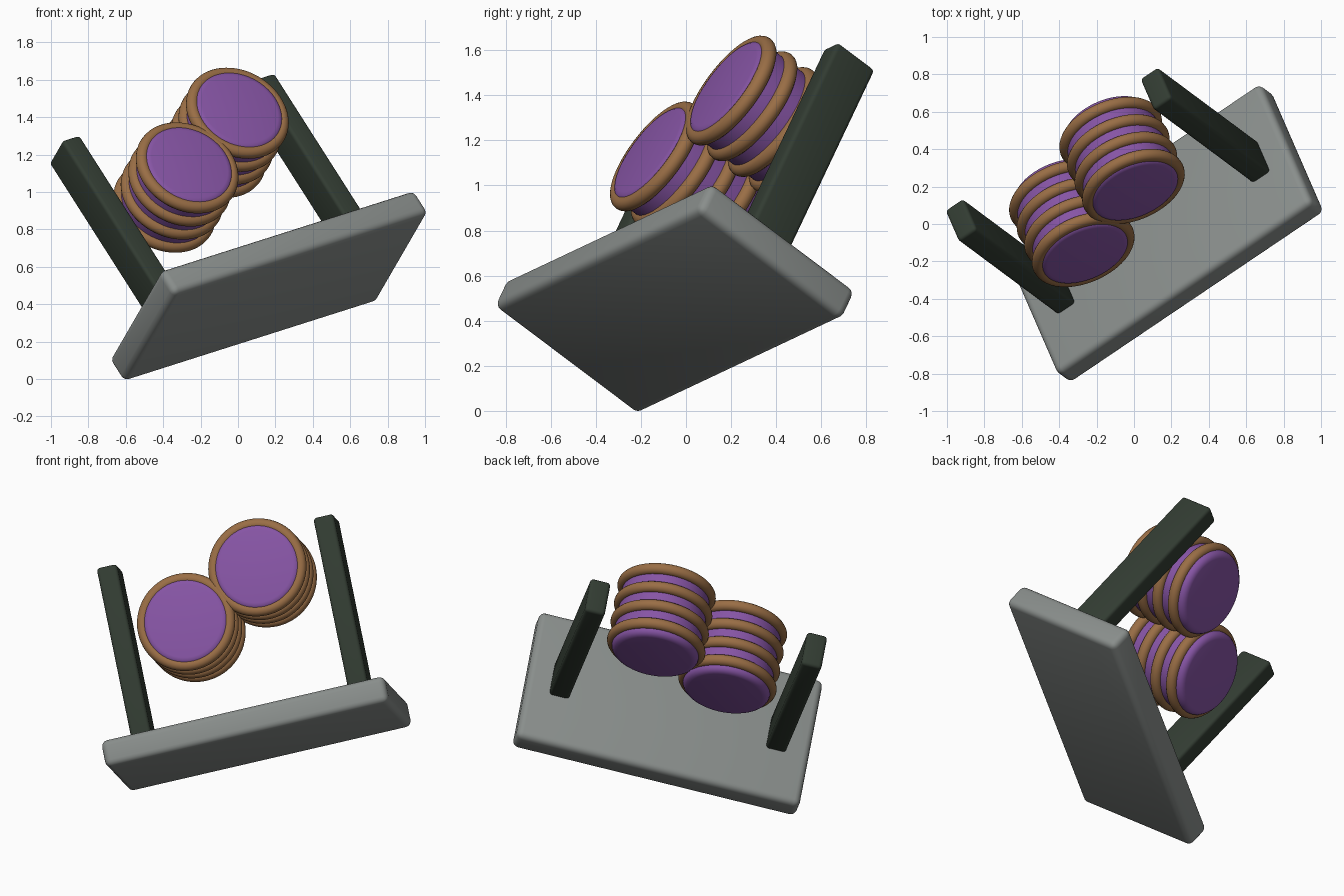
import bpy
import math
from mathutils import Matrix, Vector

cube = bpy.data.objects.get("Cube")
if cube:
    bpy.data.objects.remove(cube, do_unlink=True)

# Tilted frame of the whole model: along the slab, towards its back, up the posts
along = Vector((0.802, 0.541, 0.255)).normalized()
back = Vector((-0.327, 0.756, -0.567))
back = (back - along * back.dot(along)).normalized()
up = along.cross(back)
FRAME = Matrix.Translation((0.165, -0.05, 0.4975)) @ Matrix((along, back, up)).transposed().to_4x4()


def material(name, color):
    mat = bpy.data.materials.new(name)
    mat.use_nodes = True
    mat.diffuse_color = (*color, 1)
    bsdf = next(n for n in mat.node_tree.nodes if n.type == 'BSDF_PRINCIPLED')
    bsdf.inputs["Base Color"].default_value = (*color, 1)
    return mat


GREY = material("stone grey", (0.25, 0.27, 0.26))
GREEN = material("dark green", (0.032, 0.045, 0.032))
PURPLE = material("purple", (0.24, 0.09, 0.375))
BROWN = material("hoop brown", (0.32, 0.155, 0.06))


def finish(name, mat, place, bevel=0):
    """Name, colour, round and shade the new object, then set it in the frame."""
    obj = bpy.context.object
    obj.name = name
    obj.data.materials.append(mat)
    if bevel:
        mod = obj.modifiers.new("rounded edges", 'BEVEL')
        mod.width = bevel
        mod.segments = 4
        mod.limit_method = 'ANGLE'
        mod.angle_limit = math.radians(40)
        bpy.ops.object.modifier_apply(modifier=mod.name)
    bpy.ops.object.shade_smooth_by_angle(angle=math.radians(35))
    obj.matrix_world = FRAME @ place
    return obj


def box(name, size, centre, mat, bevel):
    bpy.ops.mesh.primitive_cube_add(size=1)
    obj = bpy.context.object
    obj.data.transform(Matrix.Diagonal((*size, 1)))
    return finish(name, mat, Matrix.Translation(centre), bevel)


# Base slab
box("base_slab", (1.70, 0.85, 0.16), (0, 0, 0), GREY, 0.037)

# Upright posts
for side, sign in (("right", -1), ("left", 1)):
    box(side + "_post", (0.12, 0.22, 1.075), (sign * 0.65, 0, 0.61), GREEN, 0.02)

# Hooped barrels lying along the depth of the slab
LIE = Matrix.Rotation(math.radians(90), 4, 'X')
FRONT, BACK = -0.32, 0.16
for side, x, z in (("right", -0.236, 0.68), ("left", 0.236, 0.90)):
    bpy.ops.mesh.primitive_cylinder_add(vertices=48, radius=0.256, depth=BACK - FRONT)
    finish(side + "_barrel", PURPLE,
           Matrix.Translation((x, (FRONT + BACK) / 2, z)) @ LIE, 0.04)
    for i in range(4):
        bpy.ops.mesh.primitive_torus_add(major_radius=0.255, minor_radius=0.034,
                                         major_segments=64, minor_segments=16)
        finish(f"{side}_barrel_hoop_{i + 1}", BROWN,
               Matrix.Translation((x, -0.28 + i * 0.123, z)) @ LIE)
